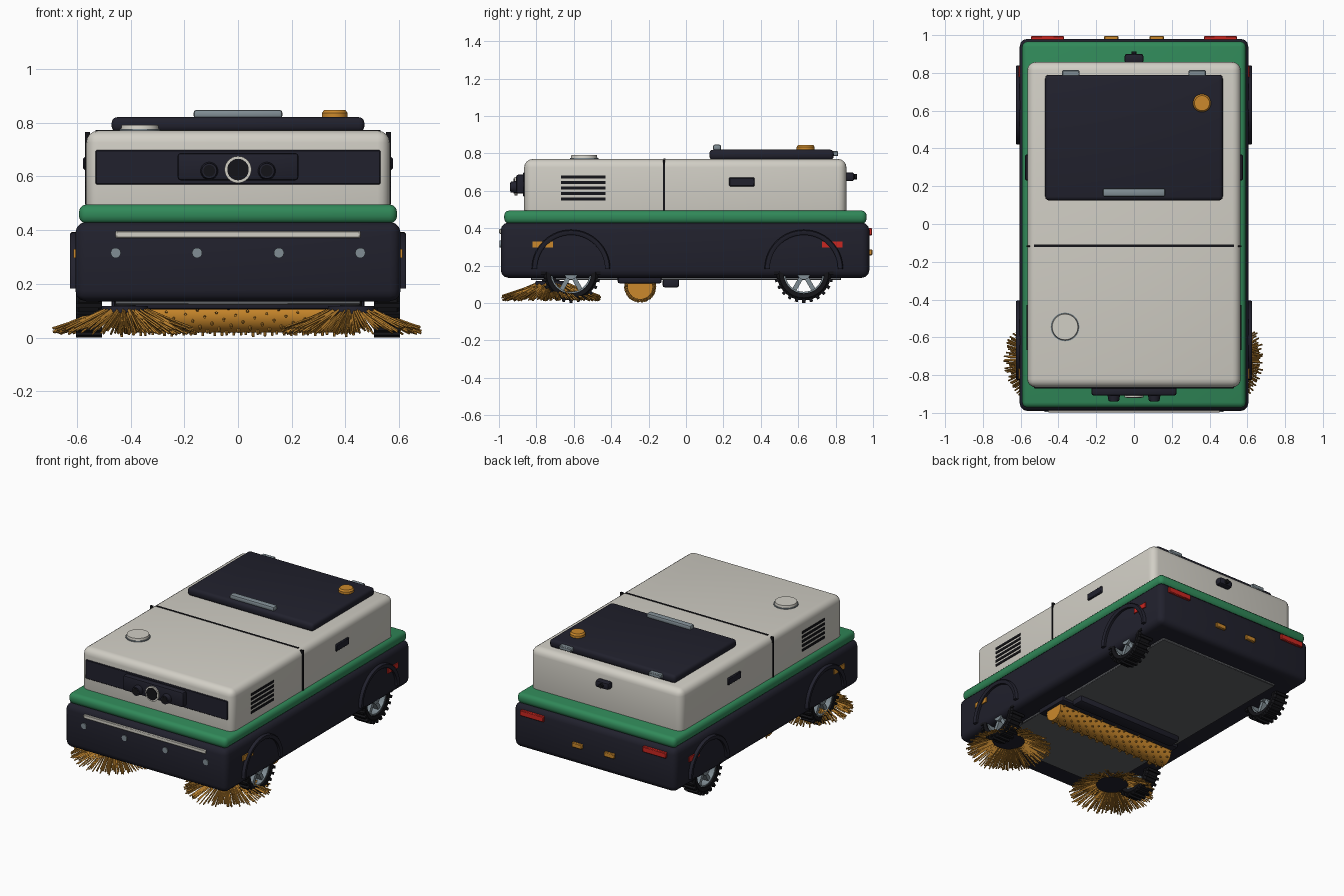
import bpy, bmesh, math, random
from mathutils import Matrix, Vector

random.seed(4)
old = bpy.data.objects.get("Cube")
if old:
    bpy.data.objects.remove(old, do_unlink=True)


def material(name, *rgb):
    m = bpy.data.materials.new(name)
    m.use_nodes = True
    m.diffuse_color = (*rgb, 1)
    m.node_tree.nodes["Principled BSDF"].inputs["Base Color"].default_value = (*rgb, 1)
    return m


WHITE = material("warm white", .64, .62, .56)
GREEN = material("green", .03, .25, .1)
NAVY = material("dark navy", .015, .015, .026)
BLACK = material("tyre black", .007, .007, .009)
STEEL = material("steel grey", .22, .27, .3)
UNDER = material("underside grey", .12, .125, .135)
AMBER = material("amber", .6, .25, .025)
BRISTLE = material("bristle amber", .45, .2, .025)
RED = material("signal red", .6, .02, .015)


def finish(name, bm, mat, smooth=True):
    bmesh.ops.recalc_face_normals(bm, faces=bm.faces)
    me = bpy.data.meshes.new(name)
    bm.to_mesh(me)
    bm.free()
    me.materials.append(mat)
    ob = bpy.data.objects.new(name, me)
    bpy.context.scene.collection.objects.link(ob)
    if smooth:
        bpy.ops.object.select_all(action='DESELECT')
        ob.select_set(True)
        bpy.context.view_layer.objects.active = ob
        bpy.ops.object.shade_smooth_by_angle(angle=math.radians(40))
    return ob


def box(name, x, y, z, mat, bevel=0.0, segments=3):
    """Box from (low, high) pairs with optional rounded edges."""
    bm = bmesh.new()
    size = [b - a for a, b in (x, y, z)]
    mid = [(a + b) / 2 for a, b in (x, y, z)]
    bmesh.ops.create_cube(bm, size=1, matrix=Matrix.Translation(mid) @ Matrix.Diagonal((*size, 1)))
    if bevel:
        bmesh.ops.bevel(bm, geom=bm.edges[:], offset=bevel, segments=segments,
                        profile=.5, affect='EDGES')
    return finish(name, bm, mat)


def rod(bm, a, b, r1, r2, sides):
    a, b = Vector(a), Vector(b)
    turn = (b - a).to_track_quat('Z', 'Y').to_matrix().to_4x4()
    bmesh.ops.create_cone(bm, cap_ends=True, segments=sides, radius1=r1, radius2=r2,
                          depth=(b - a).length, matrix=Matrix.Translation((a + b) / 2) @ turn)


def cylinder(name, a, b, r, mat, tip=None, sides=32):
    bm = bmesh.new()
    rod(bm, a, b, r, r if tip is None else tip, sides)
    return finish(name, bm, mat)


def sweep(bm, profile, centre, steps, angle):
    """Turn an (x, radius) outline about an x axis line through centre."""
    full = angle > 6
    rows = []
    for i in range(steps if full else steps + 1):
        t = angle * i / steps
        rows.append([bm.verts.new((centre[0] + x, centre[1] + r * math.cos(t),
                                   centre[2] + r * math.sin(t))) for x, r in profile])
    n = len(profile)
    for i in range(steps):
        p, q = rows[i], rows[(i + 1) % len(rows)]
        for j in range(n):
            k = (j + 1) % n
            bm.faces.new((p[j], p[k], q[k], q[j]))
    if not full:
        bm.faces.new(rows[0])
        bm.faces.new(rows[-1])


# Main shells
box("lower_body", (-.605, .605), (-.99, .98), (.135, .43), NAVY, .04)
box("green_band", (-.592, .592), (-.972, .966), (.424, .495), GREEN, .028)
box("upper_body", (-.565, .565), (-.865, .858), (.44, .77), WHITE, .045, 4)
box("underside_panel", (-.455, .455), (-.83, .83), (.122, .14), UNDER, .004, 1)

# Panel seams
box("top_seam", (-.53, .53), (-.121, -.109), (.765, .773), BLACK)

# Rear hatch with handle, hinges and beacon
box("hatch", (-.47, .47), (.125, .79), (.765, .82), NAVY, .02)
box("hatch_handle", (-.165, .165), (.145, .188), (.815, .847), STEEL, .01, 2)
cylinder("beacon_base", (.36, .64, .815), (.36, .64, .835), .048, AMBER)
cylinder("beacon_top", (.36, .64, .835), (.36, .64, .846), .048, AMBER, .04)

# Round cap on the front deck
cylinder("cap_rim", (-.365, -.545, .76), (-.365, -.545, .776), .076, STEEL)
cylinder("cap", (-.365, -.545, .77), (-.365, -.545, .791), .072, WHITE, .068)

# Front visor and sensor cluster
box("visor", (-.53, .53), (-.871, -.84), (.57, .698), NAVY, .004, 1)
box("sensor_housing", (-.225, .225), (-.908, -.86), (.585, .687), NAVY, .012, 2)
cylinder("main_lens_ring", (0, -.9, .625), (0, -.918, .625), .05, WHITE)
cylinder("main_lens", (0, -.9, .625), (0, -.922, .625), .04, BLACK)

# Front bumper strip
box("bumper_strip", (-.455, .455), (-.999, -.98), (.37, .396), WHITE, .004, 1)
for x in (-.455, -.152, .152, .455):
    cylinder("bumper_sensor", (x, -.98, .315), (x, -.996, .315), .019, STEEL, sides=20)

# Rear camera
box("rear_camera", (-.05, .05), (.85, .9), (.652, .698), NAVY, .012, 2)
cylinder("rear_camera_lens", (0, .89, .675), (0, .914, .675), .014, BLACK, sides=16)


def span(s, a, b):
    return tuple(sorted((s * a, s * b)))


# Parts repeated on both sides
for s in (-1, 1):
    box("side_seam", span(s, .55, .57), (-.123, -.113), (.495, .765), BLACK)
    for i in range(5):
        z = .555 + .03 * i
        box("vent_slat", span(s, .55, .569), (-.668, -.43), (z - .008, z + .008), BLACK)
    box("door_handle", span(s, .55, .576), (.23, .367), (.624, .671), NAVY, .005, 1)
    box("hatch_hinge", span(s, .288, .38), (.775, .814), (.785, .812), STEEL, .005, 1)
    cylinder("side_lens", (s * .107, -.9, .62), (s * .107, -.938, .62), .034, NAVY, .028)
    cylinder("side_lens_glass", (s * .107, -.93, .62), (s * .107, -.94, .62), .022, BLACK)
    box("tail_light", span(s, .37, .545), (.97, .995), (.362, .4), RED, .004, 1)
    box("rear_reflector", span(s, .083, .158), (.97, .996), (.255, .287), AMBER, .004, 1)
    box("front_side_marker", span(s, .595, .612), (-.82, -.71), (.296, .33), AMBER)
    box("rear_side_marker", span(s, .595, .612), (.727, .837), (.296, .33), RED)

    for y in (-.615, .63):
        # Wheel arch trim
        bm = bmesh.new()
        sweep(bm, [(-.02, .182), (.016, .182), (.02, .187), (.02, .205), (.014, .21), (-.02, .21)],
              (s * .605, y, .182), 28, math.pi)
        if s < 0:
            bmesh.ops.transform(bm, verts=bm.verts, matrix=Matrix.Translation((-1.21, 0, 0))
                                @ Matrix.Diagonal((-1, 1, 1, 1)))
        finish("wheel_arch", bm, NAVY)

        # Tyre with tread lugs
        hub = Vector((s * .555, y, .16))
        bm = bmesh.new()
        sweep(bm, [(-.045, .108), (.045, .108), (.048, .132), (.036, .146), (-.036, .146), (-.048, .132)],
              hub, 40, math.tau)
        for i in range(24):
            turn = Matrix.Rotation(math.tau * i / 24, 4, 'X')
            bmesh.ops.create_cube(bm, size=1, matrix=Matrix.Translation(hub) @ turn
                                  @ Matrix.Translation((0, 0, .148)) @ Matrix.Diagonal((.096, .017, .022, 1)))
        finish("tyre", bm, BLACK)

        # Spoked rim
        bm = bmesh.new()
        sweep(bm, [(-.035, .1), (.035, .1), (.035, .112), (-.035, .112)], hub, 40, math.tau)
        rod(bm, hub - Vector((.04, 0, 0)), hub + Vector((.04, 0, 0)), .035, .035, 20)
        for i in range(6):
            turn = Matrix.Rotation(math.tau * (i + .5) / 6, 4, 'X')
            bmesh.ops.create_cube(bm, size=1, matrix=Matrix.Translation(hub) @ turn
                                  @ Matrix.Translation((0, 0, .065)) @ Matrix.Diagonal((.05, .024, .08, 1)))
        finish("wheel_rim", bm, STEEL)

    # Rotating side brush
    cx, cy = s * .422, -.717
    cylinder("side_brush_hub", (cx, cy, .082), (cx, cy, .118), .1, NAVY, .085)
    cylinder("side_brush_shaft", (cx, cy, .11), (cx, cy, .15), .04, BLACK)
    bm = bmesh.new()
    for i in range(170):
        t = math.tau * (i + random.uniform(-.3, .3)) / 170
        r = random.uniform(.235, .27)
        d = Vector((math.cos(t), math.sin(t), 0))
        start = Vector((cx, cy, random.uniform(.09, .108))) + d * .08
        rod(bm, start, Vector((cx, cy, random.uniform(.012, .04))) + d * r, .0045, .0045, 4)
    finish("side_brush_bristles", bm, BRISTLE, False)

# Main roller brush, its cover and the squeegee behind it
box("roller_cover", (-.47, .47), (-.365, -.13), (.105, .15), NAVY, .01, 2)
box("squeegee", (-.4, .4), (-.125, -.037), (.083, .13), NAVY, .012, 2)
cylinder("roller_core", (-.45, -.245, .087), (.45, -.245, .087), .068, AMBER)
bm = bmesh.new()
for i in range(260):
    t = 2.4 * i
    p = Vector((-.44 + .88 * i / 259, -.245, .087))
    d = Vector((0, math.cos(t), math.sin(t)))
    rod(bm, p + d * .06, p + d * random.uniform(.078, .086), .006, .005, 5)
finish("roller_bristles", bm, BRISTLE, False)
